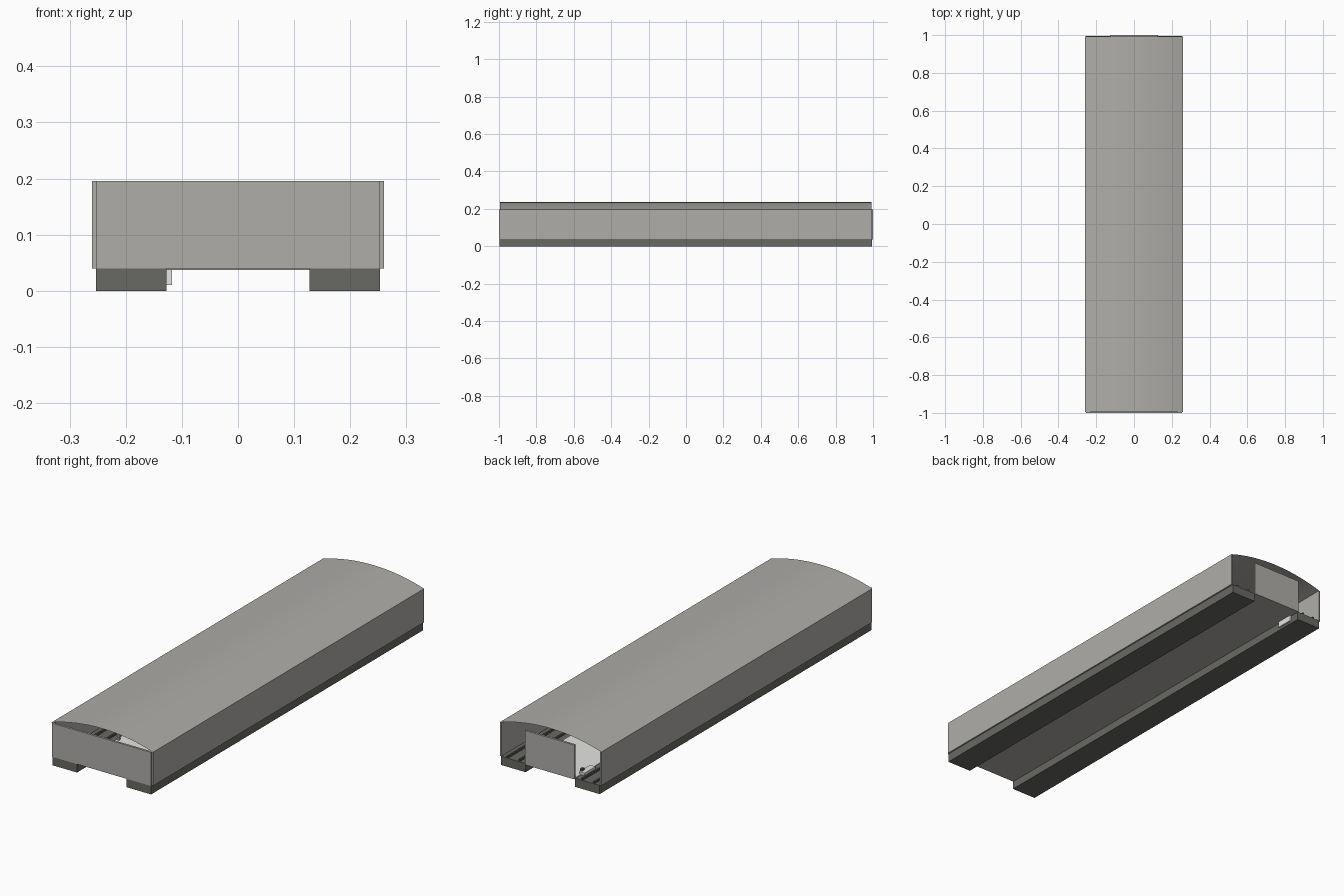
import bpy, bmesh, math

if "Cube" in bpy.data.objects:
    bpy.data.objects.remove(bpy.data.objects["Cube"])


def material(name, rgb):
    m = bpy.data.materials.new(name)
    m.diffuse_color = (*rgb, 1)
    m.use_nodes = True
    m.node_tree.nodes["Principled BSDF"].inputs["Base Color"].default_value = m.diffuse_color
    return m


CONCRETE = material("concrete grey", (0.43, 0.42, 0.40))
BALLAST = material("ballast dark grey", (0.14, 0.14, 0.125))
PALE = material("pale platform", (0.78, 0.78, 0.76))
STEEL = material("rail steel", (0.09, 0.09, 0.09))


def add_mesh(name, bm, mat):
    me = bpy.data.meshes.new(name)
    bm.to_mesh(me)
    bm.free()
    me.materials.append(mat)
    ob = bpy.data.objects.new(name, me)
    bpy.context.collection.objects.link(ob)
    return ob


def box(name, x, y, z, mat):
    """Box from (min, max) ranges on each axis."""
    bm = bmesh.new()
    bmesh.ops.create_cube(bm, size=1)
    for v in bm.verts:
        for i, r in enumerate((x, y, z)):
            v.co[i] = r[0] if v.co[i] < 0 else r[1]
    return add_mesh(name, bm, mat)


def pair(name, x, y, z, mat):
    box(name + "_right", x, y, z, mat)
    box(name + "_left", (-x[1], -x[0]), y, z, mat)


Y = (-0.992, 0.992)

# Track beds, rails and outer walls
pair("track_bed", (0.127, 0.253), (-0.998, 0.994), (0, 0.04), BALLAST)
for n, cx in (("inner", 0.162), ("outer", 0.222)):
    pair(n + "_rail", (cx - 0.004, cx + 0.004), Y, (0.04, 0.049), STEEL)
pair("side_wall", (0.253, 0.26), Y, (0.04, 0.196), CONCRETE)

# Central platform with a pale floor
box("platform_slab", (-0.127, 0.127), Y, (0.037, 0.040), CONCRETE)
box("platform_floor", (-0.127, 0.127), Y, (0.040, 0.042), PALE)

# End walls: full width at the front, platform width at the back
box("front_wall", (-0.253, 0.253), (-1.0, -0.99), (0.04, 0.196), CONCRETE)
box("back_wall", (-0.127, 0.127), (0.99, 1.0), (0.037, 0.196), CONCRETE)

# Small step and equipment at the left platform edge
box("track_step", (-0.145, -0.118), (0.87, 0.95), (0.01, 0.052), PALE)
box("signal_box", (-0.127, -0.115), (0.925, 0.94), (0.042, 0.062), STEEL)
box("platform_post", (-0.124, -0.114), (-0.71, -0.70), (0.042, 0.09), CONCRETE)

# Thin arched roof
half, rise, base = 0.26, 0.04, 0.196
radius = (half ** 2 + rise ** 2) / (2 * rise)
spread = math.asin(half / radius)
bm = bmesh.new()
rows, N = [], 24
for i in range(N + 1):
    a = spread * (2 * i / N - 1)
    x, z = radius * math.sin(a), base + rise - radius + radius * math.cos(a)
    rows.append([bm.verts.new((x, y, z)) for y in (-0.994, 0.992)])
for (a, b), (c, d) in zip(rows, rows[1:]):
    bm.faces.new((a, c, d, b)).smooth = True
add_mesh("arched_roof", bm, CONCRETE)
